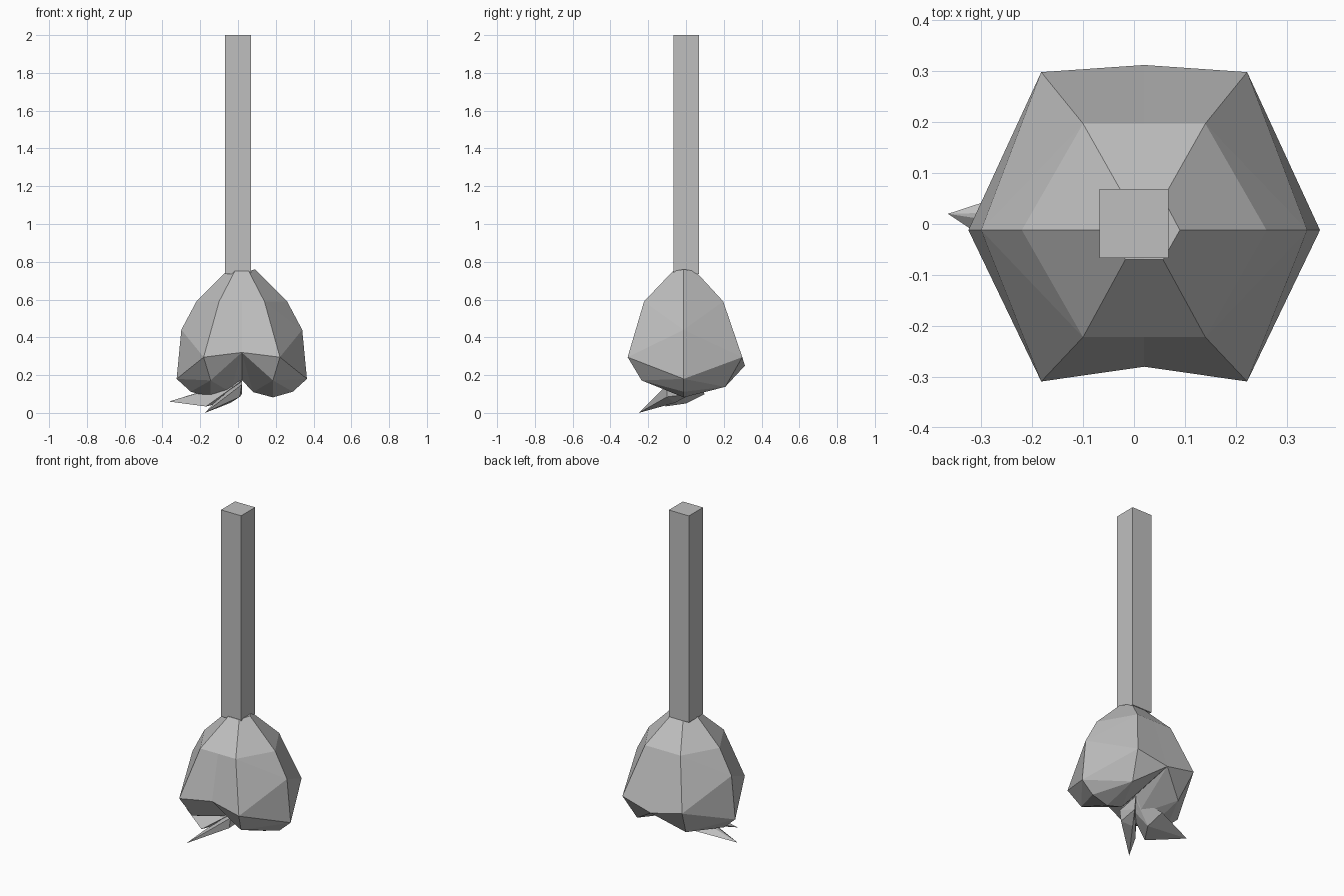
import bpy, bmesh

if "Cube" in bpy.data.objects:
    bpy.data.objects.remove(bpy.data.objects["Cube"])

grey = bpy.data.materials.new("plain_grey")
grey.diffuse_color = (0.52, 0.52, 0.52, 1)
grey.use_nodes = True
grey.node_tree.nodes["Principled BSDF"].inputs["Base Color"].default_value = grey.diffuse_color


def finish(bm, name):
    bmesh.ops.remove_doubles(bm, verts=bm.verts, dist=0.0005)
    bmesh.ops.recalc_face_normals(bm, faces=bm.faces)
    me = bpy.data.meshes.new(name)
    bm.to_mesh(me)
    bm.free()
    me.materials.append(grey)
    ob = bpy.data.objects.new(name, me)
    bpy.context.collection.objects.link(ob)
    return ob


# Square stem
bm = bmesh.new()
bmesh.ops.create_cube(bm, size=1)
bmesh.ops.scale(bm, vec=(0.136, 0.136, 1.265), verts=bm.verts)
bmesh.ops.translate(bm, vec=(0, 0.001, 1.3675), verts=bm.verts)
finish(bm, "stem")

# Bulb: named points of the right half (x measured from the bulb's centre plane)
# m = middle, c = corner, s = side, l = lower corner; f = front, b = back
CX = 0.02
P = {
    "m0f": (0, -.07, .75), "c0f": (.037, -.07, .75), "s0": (.07, -.012, .76),
    "c0b": (.037, .05, .75), "m0b": (0, .05, .75),
    "m1f": (0, -.222, .59), "c1f": (.12, -.222, .59), "s1": (.24, -.012, .59),
    "c1b": (.12, .197, .59), "m1b": (0, .197, .59), "sm": (.32, -.012, .44),
    "m2f": (0, -.28, .32), "c2f": (.202, -.309, .295), "s2": (.345, -.012, .18),
    "c2b": (.202, .298, .295), "m2b": (0, .312, .25),
    "lf": (.165, -.235, .172), "lb": (.165, .208, .138),
    "outer": (.27, -.012, .112), "tip": (.165, -.012, .082),
    "inner": (.06, -.012, .11), "notch": (0, -.012, .175),
}
# Faces repeated front and back ("*" becomes f or b)
F = ["m0* c0* c1* m1*", "m1* c1* c2* m2*", "c0* s0 s1 c1*", "c1* s1 sm",
     "c1* sm c2*", "c2* sm s2", "c2* s2 l*", "s2 outer l*", "outer tip l*",
     "tip inner l*", "m2* c2* l*", "m2* l* inner", "m2* inner notch"]
bm = bmesh.new()
for sx in (1, -1):
    v = {k: bm.verts.new((CX + sx * x, y, z)) for k, (x, y, z) in P.items()}
    for end in "fb":
        for face in F:
            bm.faces.new([v[n] for n in face.replace("*", end).split()])
    bm.faces.new([v[n] for n in ("m0f", "c0f", "s0", "c0b", "m0b")])
finish(bm, "bulb")


# Two pointed leaves hanging from the notch
def leaf(name, pts):
    bm = bmesh.new()
    for p in pts:
        bm.verts.new(p)
    bmesh.ops.convex_hull(bm, input=bm.verts)
    finish(bm, name)


leaf("side_leaf", [(.02, .03, .18), (.02, -.04, .17), (-.17, -.11, .034),
                   (-.12, .10, .10), (-.10, 0, .05), (-.09, 0, .11),
                   (-.365, .02, .06)])
leaf("front_leaf", [(.02, .04, .18), (.02, .03, .10), (.02, -.10, .15),
                    (.01, -.10, .085), (-.04, -.06, .053), (-.13, -.14, .05),
                    (-.08, -.11, .09), (-.175, -.25, 0)])
